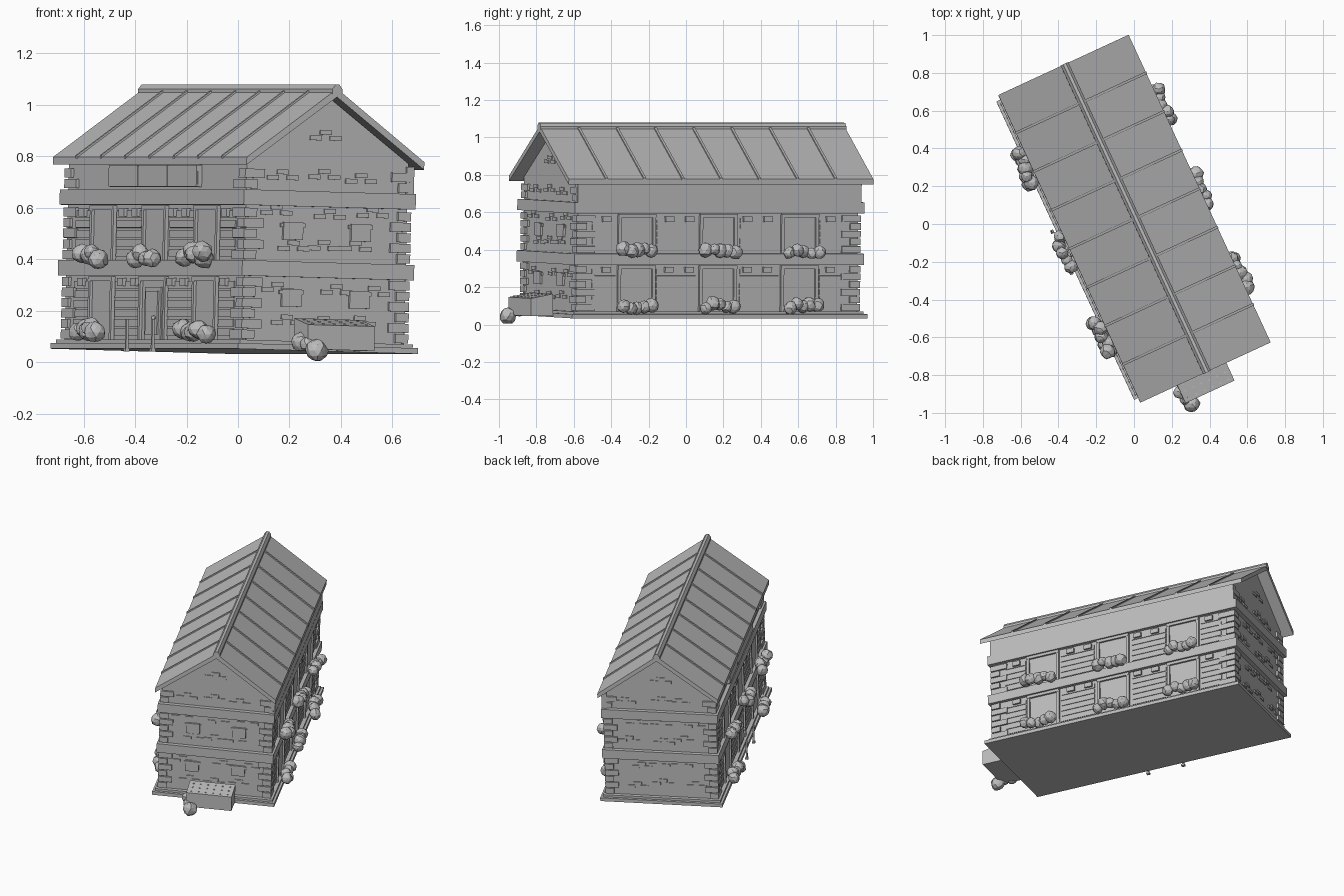
import bpy, bmesh, math, random
from mathutils import Matrix, Vector

if "Cube" in bpy.data.objects:
    bpy.data.objects.remove(bpy.data.objects["Cube"])

random.seed(4)
grey = bpy.data.materials.new("plain_grey")
grey.diffuse_color = (0.5, 0.5, 0.5, 1)
grey.use_nodes = True
grey.node_tree.nodes["Principled BSDF"].inputs["Base Color"].default_value = grey.diffuse_color

# The house is turned about z and leans slightly; parts are built in its own frame
# (x across the house, y along the ridge).
M = (Matrix.Translation((-0.015, 0.02, 0.043))
     @ Matrix.Rotation(math.radians(24.8), 4, 'Z')
     @ Matrix.Rotation(math.radians(1.5), 4, 'Y'))
WX, WY = 0.345, 0.825          # wall half sizes


def finish(name, bm):
    bmesh.ops.recalc_face_normals(bm, faces=bm.faces)
    me = bpy.data.meshes.new(name)
    bm.to_mesh(me)
    bm.free()
    me.materials.append(grey)
    ob = bpy.data.objects.new(name, me)
    ob.matrix_world = M
    bpy.context.collection.objects.link(ob)


def box(bm, x0, x1, y0, y1, z0, z1):
    m = (Matrix.Translation(((x0 + x1) / 2, (y0 + y1) / 2, (z0 + z1) / 2))
         @ Matrix.Diagonal((abs(x1 - x0), abs(y1 - y0), abs(z1 - z0), 1)))
    bmesh.ops.create_cube(bm, size=1, matrix=m)


def side_box(bm, s, depth, y0, y1, z0, z1):
    """Box standing out from a long wall (s = -1 or 1)."""
    box(bm, s * (WX - 0.01), s * (WX + depth), y0, y1, z0, z1)


def end_box(bm, s, depth, x0, x1, z0, z1):
    """Box standing out from a gable wall."""
    box(bm, x0, x1, s * (WY - 0.01), s * (WY + depth), z0, z1)


def prism(bm, profile, y0, y1):
    """Extrude an (x, z) profile along y."""
    f = bm.faces.new([bm.verts.new((x, y0, z)) for x, z in profile])
    r = bmesh.ops.extrude_face_region(bm, geom=[f])
    vs = [e for e in r['geom'] if isinstance(e, bmesh.types.BMVert)]
    bmesh.ops.translate(bm, verts=vs, vec=(0, y1 - y0, 0))


def blob(bm, c, r):
    """Faceted lump."""
    vs = bmesh.ops.create_icosphere(bm, subdivisions=2, radius=r)['verts']
    for v in vs:
        v.co = v.co * random.uniform(0.88, 1.05) + Vector(c)


# Walls with gables
bm = bmesh.new()
prism(bm, [(-WX, 0.01), (WX, 0.01), (WX, 0.738), (0, 0.985), (-WX, 0.738)], -WY, WY)
finish("walls", bm)

# Stepped plinth
bm = bmesh.new()
box(bm, -0.385, 0.385, -0.87, 0.87, 0, 0.022)
box(bm, -0.37, 0.37, -0.852, 0.852, 0.022, 0.036)
finish("plinth", bm)

# Floor bands around the house, plus the plain board under one eave
bm = bmesh.new()
box(bm, -0.368, 0.368, -0.853, 0.853, 0.285, 0.345)
box(bm, -0.368, 0.368, -0.853, 0.853, 0.56, 0.62)
side_box(bm, 1, 0.022, -0.835, 0.835, 0.60, 0.725)
finish("floor_bands", bm)

# Roof slab, ridge cap and standing seams
bm = bmesh.new()
prism(bm, [(-0.38, 0.715), (-0.38, 0.745), (0, 1.02), (0.38, 0.745), (0.38, 0.715), (0, 0.988)],
      -0.897, 0.897)
finish("roof", bm)
bm = bmesh.new()
prism(bm, [(-0.022, 1.0), (-0.022, 1.018), (-0.008, 1.036), (0.008, 1.036), (0.022, 1.018), (0.022, 1.0)],
      -0.9, 0.9)
finish("ridge_cap", bm)
bm = bmesh.new()
for i in range(-3, 4):
    y = i * 0.225
    for s in (-1, 1):
        prism(bm, [(0, 1.015), (0, 1.028), (s * 0.383, 0.752), (s * 0.383, 0.739)], y - 0.007, y + 0.007)
finish("roof_seams", bm)

# Corner stones in alternating lengths
bm = bmesh.new()
for z0, n in ((0.04, 6), (0.35, 5), (0.625, 2)):
    for k in range(n):
        a, b = (0.085, 0.06) if k % 2 else (0.055, 0.11)
        z = z0 + k * 0.041
        for sx in (-1, 1):
            for sy in (-1, 1):
                box(bm, sx * (0.357 - a), sx * 0.357, sy * (0.837 - b), sy * 0.837, z, z + 0.035)
finish("corner_stones", bm)

# Boards between the windows of the long walls
bm = bmesh.new()
for s in (-1, 1):
    for y0, y1 in ((-0.74, -0.6), (-0.36, -0.13), (0.13, 0.36), (0.6, 0.74)):
        for z0, n in ((0.05, 6), (0.36, 5)):
            for k in range(n):
                side_box(bm, s, 0.005, y0, y1, z0 + k * 0.037, z0 + k * 0.037 + 0.029)
finish("wall_boards", bm)

# Small brackets below the bands
bm = bmesh.new()
for s in (-1, 1):
    for y in (-0.66, -0.29, -0.17, 0.17, 0.29, 0.66):
        for z in (0.245, 0.515):
            side_box(bm, s, 0.018, y - 0.025, y + 0.025, z, z + 0.03)
finish("brackets", bm)

# Tall windows and the front door: jambs, lintel and a pane
frames, panes, door = bmesh.new(), bmesh.new(), bmesh.new()
for s in (-1, 1):
    for y in (-0.48, 0, 0.48):
        for z0, z1 in ((0.036, 0.282), (0.346, 0.558)):
            is_door = s < 0 and y == 0 and z0 < 0.1
            w = 0.125 if is_door else 0.11
            for t in (-1, 1):
                side_box(frames, s, 0.014, y + t * w, y + t * (w - 0.018), z0, z1)
            side_box(frames, s, 0.016, y - w, y + w, z1 - 0.018, z1)
            side_box(panes, s, 0.003, y - w + 0.018, y + w - 0.018, z0, z1 - 0.018)
            if is_door:
                side_box(door, s, 0.008, y - 0.075, y + 0.075, z0, 0.24)
                side_box(door, s, 0.014, y - 0.055, y + 0.055, z0 + 0.02, 0.225)
                blob(door, (-WX - 0.02, -0.035, 0.12), 0.01)
finish("window_frames", frames)
finish("window_panes", panes)
finish("front_door", door)

# Sign board under the front eave, in three plain panels
bm = bmesh.new()
for k in (-1, 0, 1):
    side_box(bm, -1, 0.022, k * 0.273 - 0.134, k * 0.273 + 0.134, 0.63, 0.715)
side_box(bm, -1, 0.017, -0.41, 0.41, 0.632, 0.713)
finish("blank_board", bm)

# Two thin posts before the door
bm = bmesh.new()
for y in (-0.12, 0.12):
    box(bm, -0.41, -0.4, y - 0.006, y + 0.006, -0.01, 0.115)
    box(bm, -0.414, -0.396, y - 0.01, y + 0.01, -0.012, 0)
finish("door_posts", bm)

# Gable windows on the front end
bm = bmesh.new()
for x in (-0.145, 0.145):
    for z in (0.17, 0.43):
        end_box(bm, -1, 0.012, x - 0.042, x + 0.042, z, z + 0.068)
        end_box(bm, -1, 0.008, x - 0.052, x + 0.052, z + 0.048, z + 0.064)
finish("gable_windows", bm)

# Loose groups of raised bricks on both gables
bm = bmesh.new()
for s in (-1, 1):
    spots = [(x, z) for x in (-0.17, 0.0, 0.17) for z in (0.1, 0.23, 0.40, 0.52, 0.66)]
    for x, z in spots + [(0.02, 0.82)]:
        x += random.uniform(-0.05, 0.05)
        z += random.uniform(-0.015, 0.015)
        for k in range(3):
            bx = x + (k - 1) * 0.042
            bz = z + (k % 2) * 0.022
            end_box(bm, s, 0.006, bx - 0.025, bx + 0.025, bz, bz + 0.018)
finish("gable_bricks", bm)

# Planting at the foot of every tall window
bm = bmesh.new()
for s in (-1, 1):
    for y in (-0.49, 0, 0.49):
        for z in (0.06, 0.355):
            if s < 0 and y == 0 and z < 0.1:
                continue
            for k in range(5):
                blob(bm, (s * random.uniform(0.385, 0.415), y + (k - 2) * 0.042 - 0.005,
                          z + random.uniform(-0.01, 0.022)), random.uniform(0.031, 0.042))
finish("window_plants", bm)

# Box with a sloping lid at the front gable
bm = bmesh.new()
f = [(-1.0, 0.005), (-1.0, 0.1), (-0.87, 0.125), (-0.87, 0.005)]
face = bm.faces.new([bm.verts.new((-0.148, y, z)) for y, z in f])
r = bmesh.ops.extrude_face_region(bm, geom=[face])
bmesh.ops.translate(bm, vec=(0.286, 0, 0),
                    verts=[e for e in r['geom'] if isinstance(e, bmesh.types.BMVert)])
for i in range(6):              # studs on the lid
    for j in range(3):
        x, y = -0.12 + i * 0.046, -0.98 + j * 0.04
        z = 0.1 + (y + 1) * 0.192
        box(bm, x - 0.004, x + 0.004, y - 0.004, y + 0.004, z - 0.003, z + 0.004)
finish("garden_box", bm)

# Boulders beside the box, resting on the ground
bm = bmesh.new()
inv = M.inverted()
for c, rad in (((0.305, -0.953, 0.046), 0.046), ((0.245, -0.89, 0.08), 0.038), ((0.27, -0.93, 0.07), 0.03)):
    blob(bm, inv @ Vector(c), rad)
finish("boulders", bm)
